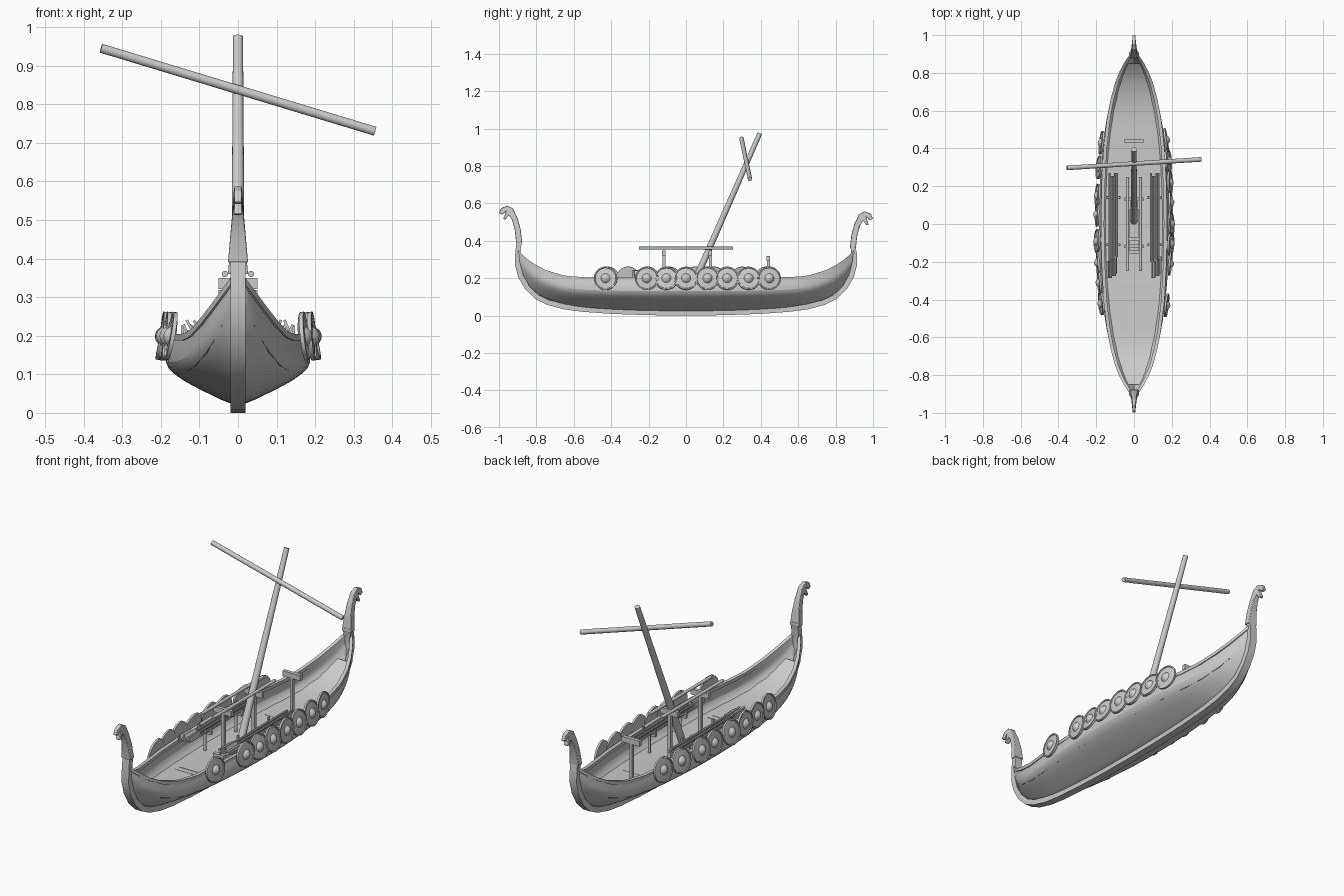
import bpy, bmesh, math, random
from mathutils import Vector, Matrix

if "Cube" in bpy.data.objects:
    bpy.data.objects.remove(bpy.data.objects["Cube"])

random.seed(4)
# |y|, half width, hull bottom, sheer height
STATIONS = [(0, .192, .02, .2), (.2, .187, .021, .2), (.4, .172, .028, .2), (.55, .15, .038, .2),
            (.65, .128, .053, .208), (.75, .098, .085, .238), (.82, .067, .13, .275),
            (.87, .037, .19, .315), (.9, .014, .27, .345)]


def station(y):
    a = min(abs(y), .9)
    for p, q in zip(STATIONS, STATIONS[1:]):
        if a <= q[0]:
            t = (a - p[0]) / (q[0] - p[0])
            return [p[i] + t * (q[i] - p[i]) for i in (1, 2, 3)]


def top_x(y):
    return station(y)[0] * (.89 + .11 * min(1, abs(y) / .9) ** 2)


def make(name, verts, faces):
    me = bpy.data.meshes.new(name)
    me.from_pydata([tuple(v) for v in verts], [], faces)
    bm = bmesh.new()
    bm.from_mesh(me)
    bmesh.ops.recalc_face_normals(bm, faces=bm.faces)
    bm.to_mesh(me)
    bm.free()
    ob = bpy.data.objects.new(name, me)
    bpy.context.collection.objects.link(ob)
    return ob


def loft(name, rows, caps=False, closed=False):
    n = len(rows[0])
    verts = [v for r in rows for v in r]
    m = n if closed else n - 1
    faces = [(i * n + j, i * n + (j + 1) % n, (i + 1) * n + (j + 1) % n, (i + 1) * n + j)
             for i in range(len(rows) - 1) for j in range(m)]
    if caps:
        faces += [tuple(range(n)), tuple(range(len(verts) - n, len(verts)))]
    return make(name, verts, faces)


def box(name, c, size):
    bm = bmesh.new()
    bmesh.ops.create_cube(bm, size=1, matrix=Matrix.Translation(c) @ Matrix.Diagonal((*size, 1)))
    ob = make(name, [], [])
    bm.to_mesh(ob.data)
    bm.free()
    return ob


def rod(name, a, b, r1, r2=None, n=12):
    a, b = Vector(a), Vector(b)
    q = (b - a).to_track_quat('Z', 'Y')
    rows = [[p + q @ Vector((r * math.cos(k * math.tau / n), r * math.sin(k * math.tau / n), 0))
             for k in range(n)] for p, r in ((a, r1), (b, r2 or r1))]
    return loft(name, rows, True, True)


# hull shell, with a slight inward lean above the widest strake
ys = [-s[0] for s in reversed(STATIONS)] + [s[0] for s in STATIONS[1:]]
SECTION = [(.09, 0), (.35, .14), (.65, .29), (.9, .46), (1, .6), (.97, .8)]
rows = []
for y in ys:
    w, k, s = station(y)
    half = [(f * w, k + g * (s - k)) for f, g in SECTION] + [(top_x(y), s)]
    rows.append([(-x, y, z) for x, z in reversed(half)] + [(x, y, z) for x, z in half])
hull = loft("hull", rows)
sub = hull.modifiers.new("smooth", 'SUBSURF')
sub.levels = sub.render_levels = 1
sol = hull.modifiers.new("shell", 'SOLIDIFY')
sol.thickness = .008
sol.offset = -1

# deck, rising at the ends
rows = []
for y in [v * .05 for v in range(-17, 18)]:
    w, k, s = station(y)
    z = max(.1, k + .45 * (s - k))
    x = w * .86
    rows.append([(-x, y, z), (x, y, z)])
loft("deck", rows)

# gunwale rails
for sx in (-1, 1):
    rows = []
    for y in [v * .03 for v in range(-30, 31)]:
        x, z = top_x(y), station(y)[2]
        rows.append([(sx * max(.002, x + dx), y, z + dz) for dx, dz in
                     ((-.013, -.012), (.005, -.012), (.005, .005), (-.013, .005))])
    loft("gunwale_rail", rows, True, True)

# keel and stems as one swept bar
half = [(.2, .015), (.4, .022), (.55, .033), (.65, .046), (.74, .07), (.8, .1), (.85, .15),
        (.885, .21), (.901, .27), (.9, .33), (.892, .41)]
path = [Vector((0, -y, z)) for y, z in reversed(half)] + [Vector((0, 0, .013))]
path += [Vector((0, y, z - (.03 if z > .4 else 0))) for y, z in half]
rows = []
for i, p in enumerate(path):
    t = (path[min(i + 1, len(path) - 1)] - path[max(i - 1, 0)]).normalized()
    nrm = Vector((0, -t.z, t.y))
    rows.append([p + nrm * d + Vector((x, 0, 0)) for x, d in
                 ((-.02, -.013), (.02, -.013), (.02, .015), (-.02, .015))])
loft("keel_and_stems", rows, True, True)

# carved beaked heads
HEAD = [(.908, .39), (.916, .46), (.93, .51), (.947, .538), (.966, .512), (.977, .516), (.968, .54),
        (.964, .555), (.983, .54), (1, .548), (.988, .575), (.955, .588), (.925, .572), (.9, .52),
        (.884, .46), (.876, .39)]
for sy, dz in ((-1, 0), (1, -.03)):
    n = len(HEAD)
    verts = []
    for sx in (-1, 1):
        for y, z in HEAD:
            wx = .026 - .014 * min(1, (z - .39) / .15)
            if y > .95:
                wx *= .75
            verts.append((sx * wx, sy * y, z + dz))
    faces = [tuple(range(n)), tuple(range(n, 2 * n))]
    faces += [(i, (i + 1) % n, n + (i + 1) % n, n + i) for i in range(n)]
    head = make("carved_head", verts, faces)
    bev = head.modifiers.new("bevel", 'BEVEL')
    bev.width = .003
    bev.segments = 2

# cross planks on the deck
for y in (.54, .5, .37, -.33, -.36, -.49, -.61):
    box("deck_plank", (0, y, .102), (.2 if abs(y) < .6 else .17, .014, .008))

# leaning mast, mast step and yard
rod("mast", (0, 0, .075), (0, .395, .975), .019, .013, 16)
rod("yard", (-.355, .297, .945), (.355, .342, .73), .012, n=14)
box("mast_step", (0, -.04, .107), (.045, .24, .02))
for y in (-.15, -.08):
    box("mast_step_block", (0, y, .118), (.06, .02, .02))

# centre trestles with spars
for y, z in ((-.118, .335), (.13, .335), (.44, .305)):
    box("trestle_post", (0, y, (z + .1) / 2), (.016, .016, z - .1))
    box("trestle_crossbar", (0, y, z), (.1, .018, .028))
for x in (-.034, .034):
    rod("stored_spar", (x, -.25, .36), (x, .25, .36), .008)

# side stands carrying bundles of oars
for sx in (-1, 1):
    for y in (-.11, .14):
        rod("oar_stand_post", (sx * .11, y, .1), (sx * .11, y, .195), .007)
        box("oar_stand_bar", (sx * .11, y, .197), (.075, .014, .012))
        for dx in (-.034, .034):
            box("oar_stand_fork", (sx * .11 + dx, y, .212), (.008, .012, .03))
    for i, (dx, z) in enumerate(((-.02, .209), (0, .209), (.02, .209), (-.01, .221), (.01, .221))):
        x = sx * .11 + dx
        y0 = -.2 + .012 * (i % 3)
        rod("oar_shaft", (x, y0, z), (x, .27 - .015 * (i % 2), z), .006, n=8)
        blade = box("oar_blade", (0, 0, 0), (.007, .09, .03))
        blade.location = (x + sx * .006, y0 - .042, z + .006)
        blade.rotation_euler = (0, random.uniform(-.7, .7), 0)

# round shields with bosses hung along the rails
PROFILE = [(.0005, .021), (.012, .018), (.02, .011), (.025, .005), (.055, .003), (.057, .007),
           (.063, .006), (.063, -.004), (.0005, -.004)]


def shield(sx, y):
    n = 28
    rows = [[(h, r * math.cos(k * math.tau / n), r * math.sin(k * math.tau / n)) for k in range(n)]
            for r, h in PROFILE]
    ob = loft("shield", rows, True, True)
    slope = (top_x(y + .03) - top_x(y - .03)) / .06
    yaw = -math.atan(slope) + random.uniform(-.06, .06)
    lean = random.uniform(.05, .25)
    m = Matrix.Rotation(yaw, 4, 'Z') @ Matrix.Rotation(-lean, 4, 'Y')
    ob.data.transform(Matrix.Diagonal((sx, 1, 1, 1)) @
                      Matrix.Translation((station(y)[0] + .004, y, .199)) @ m)
    if sx < 0:
        ob.data.flip_normals()


for y in (-.43, -.21, -.105, 0, .115, .22, .335, .445):
    shield(1, y)
for y in (-.42, -.31, -.205, -.09, .05, .15, .3, .43):
    shield(-1, y)

# smooth shading with sharp edges kept
for ob in bpy.context.collection.objects:
    ob.select_set(True)
bpy.context.view_layer.objects.active = hull
bpy.ops.object.shade_smooth_by_angle(angle=math.radians(35))
